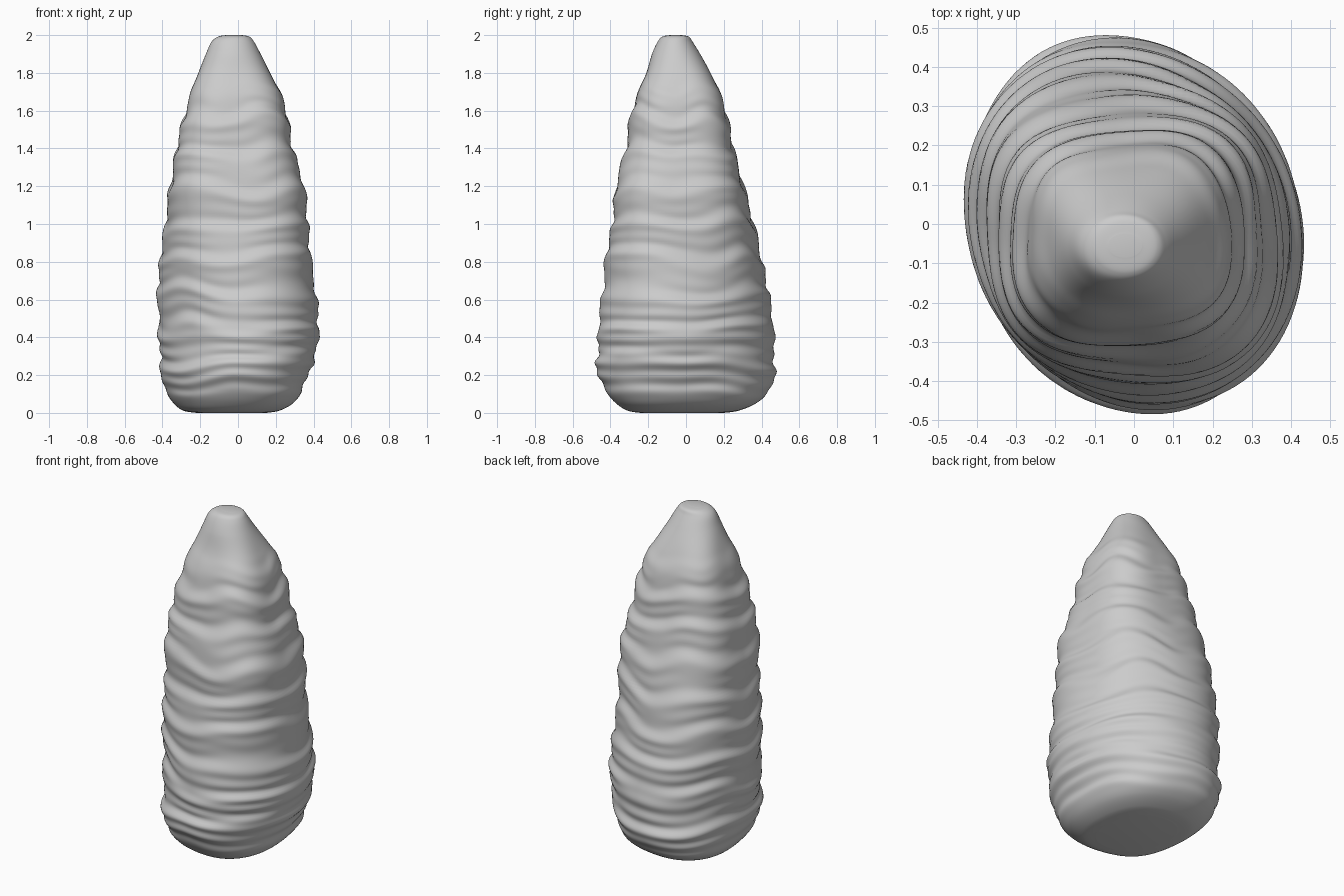
import bpy, bmesh, math
from mathutils import noise, Vector

if "Cube" in bpy.data.objects:
    bpy.data.objects.remove(bpy.data.objects["Cube"])

# Envelope: z, x min, x max, y min, y max
PROFILE = [
    (0.000, -0.22, 0.15, -0.24, 0.20),
    (0.012, -0.29, 0.22, -0.31, 0.28),
    (0.05, -0.34, 0.29, -0.37, 0.37),
    (0.11, -0.38, 0.335, -0.42, 0.435),
    (0.21, -0.405, 0.375, -0.47, 0.47),
    (0.35, -0.415, 0.42, -0.465, 0.465),
    (0.50, -0.42, 0.425, -0.46, 0.46),
    (0.65, -0.425, 0.41, -0.44, 0.435),
    (0.82, -0.41, 0.385, -0.425, 0.40),
    (1.00, -0.385, 0.37, -0.39, 0.36),
    (1.20, -0.36, 0.35, -0.37, 0.305),
    (1.40, -0.325, 0.29, -0.32, 0.25),
    (1.55, -0.29, 0.265, -0.295, 0.22),
    (1.68, -0.255, 0.23, -0.26, 0.185),
    (1.80, -0.21, 0.17, -0.21, 0.13),
    (1.90, -0.17, 0.12, -0.18, 0.075),
    (1.965, -0.14, 0.085, -0.15, 0.035),
    (1.992, -0.105, 0.06, -0.125, 0.015),
    (2.000, -0.065, 0.02, -0.085, -0.025),
]
SIDES, STEPS = 128, 14


def spline(p0, p1, p2, p3, t):
    return [0.5 * (2 * b + (c - a) * t + (2 * a - 5 * b + 4 * c - d) * t * t
                   + (3 * b - a - 3 * c + d) * t ** 3)
            for a, b, c, d in zip(p0, p1, p2, p3)]


def smooth(a, b, x):
    t = min(1, max(0, (x - a) / (b - a)))
    return t * t * (3 - 2 * t)


def ripple(z, a):
    # Uneven stacked ridges with sharper lower ledges
    wob = noise.noise(Vector((math.cos(a) * 1.2, math.sin(a) * 1.2, z * 2.5)))
    ph = 2 * math.pi * (z / 0.185) + 2.2 * wob + 0.6 * math.cos(4 * a)
    main = math.sin(ph) - 0.35 * math.sin(2 * ph)
    fine = math.sin(2 * math.pi * z / 0.075 + 4 * wob + math.cos(a))
    fade = smooth(0.04, 0.2, z) * (1 - smooth(1.6, 1.8, z))
    low = 1 - smooth(0.3, 0.7, z)
    return fade * (0.0075 * main + (0.001 + 0.003 * low) * fine)


def ring(row):
    z, x0, x1, y0, y1 = row
    square = 0.01 + 0.11 * smooth(0.5, 1.3, z) * (1 - smooth(1.7, 1.95, z))
    square += 0.06 * (1 - smooth(0.0, 0.3, z))
    skew = 0.06 * (1 - smooth(0.8, 1.5, z))
    pts = []
    for i in range(SIDES):
        a = 2 * math.pi * i / SIDES
        f = 1 + square * (1 - math.cos(4 * a)) / 2 - skew * math.sin(2 * a)
        pts.append((f * math.cos(a), f * math.sin(a), a))
    mx, my = max(p[0] for p in pts), max(p[1] for p in pts)
    out = []
    for x, y, a in pts:
        d = ripple(z, a)
        out.append(((x0 + x1) / 2 + x / mx * (x1 - x0) / 2 + d * math.cos(a),
                    (y0 + y1) / 2 + y / my * (y1 - y0) / 2 + d * math.sin(a), z))
    return out


# Interpolated rows
rows = []
P = [PROFILE[0]] + PROFILE + [PROFILE[-1]]
for k in range(1, len(P) - 2):
    for s in range(STEPS):
        rows.append(spline(*P[k - 1:k + 3], s / STEPS))
rows.append(PROFILE[-1])

# Lofted ridged body with closed ends
bm = bmesh.new()
rings = [[bm.verts.new(p) for p in ring(r)] for r in rows]
for lo, hi in zip(rings, rings[1:]):
    for i in range(SIDES):
        j = (i + 1) % SIDES
        bm.faces.new((lo[i], lo[j], hi[j], hi[i]))
bm.faces.new(rings[0][::-1])
bm.faces.new(rings[-1])
mesh = bpy.data.meshes.new("ridged_cone")
bm.to_mesh(mesh)
bm.free()
body = bpy.data.objects.new("ridged_cone", mesh)
bpy.context.collection.objects.link(body)
mesh.polygons.foreach_set("use_smooth", [True] * len(mesh.polygons))
